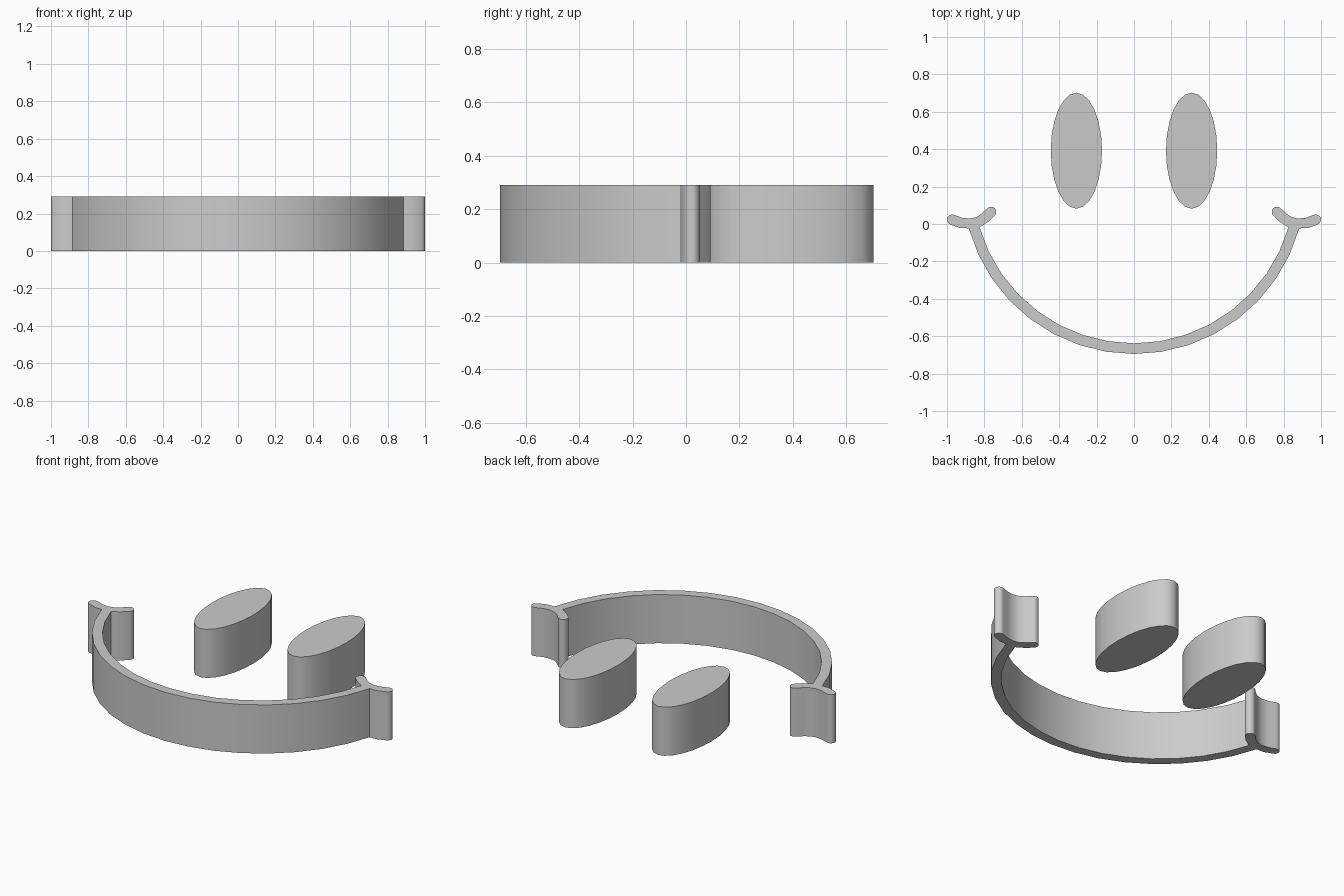
import bpy
import bmesh
from math import sin, cos, pi, radians, atan2
from mathutils import Vector

HEIGHT = 0.29
STROKE = 0.028          # half width of the cheek strokes

if "Cube" in bpy.data.objects:
    bpy.data.objects.remove(bpy.data.objects["Cube"], do_unlink=True)

grey = bpy.data.materials.new("plain grey")
grey.use_nodes = True
grey.diffuse_color = (0.6, 0.6, 0.6, 1)
grey.node_tree.nodes["Principled BSDF"].inputs["Base Color"].default_value = (0.6, 0.6, 0.6, 1)


def arc(cx, cy, rx, ry, start, end, steps):
    """Points along an elliptical arc, angles in radians."""
    angles = [start + (end - start) * i / steps for i in range(steps + 1)]
    return [Vector((cx + rx * cos(a), cy + ry * sin(a))) for a in angles]


def extrude_outline(name, outline):
    """Solid of constant height standing on the ground."""
    bm = bmesh.new()
    base = bm.faces.new([bm.verts.new((p.x, p.y, 0)) for p in outline])
    top = bmesh.ops.extrude_face_region(bm, geom=[base], use_keep_orig=True)["geom"]
    bmesh.ops.translate(bm, vec=(0, 0, HEIGHT),
                        verts=[v for v in top if isinstance(v, bmesh.types.BMVert)])
    bmesh.ops.recalc_face_normals(bm, faces=bm.faces)
    mesh = bpy.data.meshes.new(name)
    bm.to_mesh(mesh)
    bm.free()
    mesh.materials.append(grey)
    obj = bpy.data.objects.new(name, mesh)
    bpy.context.collection.objects.link(obj)
    bpy.ops.object.select_all(action="DESELECT")
    obj.select_set(True)
    bpy.context.view_layer.objects.active = obj
    bpy.ops.object.shade_smooth_by_angle(angle=radians(35))
    return obj


# Eyes
for side, name in ((1, "left_eye"), (-1, "right_eye")):
    extrude_outline(name, arc(side * 0.308, 0.392, 0.137, 0.31, 0, 2 * pi, 24)[:-1])

# Cheek stroke: a centre line, offset to both sides, with round ends
path = [Vector(p) for p in ((0.972, 0.023), (0.925, 0.006), (0.875, 0.001),
                            (0.83, 0.012), (0.795, 0.035), (0.764, 0.065))]
normals = []
for i in range(len(path)):
    t = (path[min(i + 1, len(path) - 1)] - path[max(i - 1, 0)]).normalized()
    normals.append(Vector((-t.y, t.x)))        # points to the lower side
lower = [p + n * STROKE for p, n in zip(path, normals)]
upper = [p - n * STROKE for p, n in zip(path, normals)]


def cap(i):
    """Half circle at one end of the stroke, without its end points."""
    a = atan2(normals[i].y, normals[i].x) + (pi if i else 0)
    return arc(path[i].x, path[i].y, STROKE, STROKE, a, a + pi, 6)[1:-1]


# Smile: outer curve, cheek outline, inner curve, then the mirrored half
CENTRE_Y = 0.222
outer = arc(0, CENTRE_Y, 0.917, 0.917, -pi / 2, radians(-15.5), 8)
inner = arc(0, CENTRE_Y, 0.86, 0.86, radians(-16), -pi / 2, 8)
half = (outer + [p for p in lower if p.x > 0.9][::-1] + cap(0) + upper
        + cap(-1) + [p for p in lower if p.x < 0.82][::-1] + inner)
mirrored = [Vector((-p.x, p.y)) for p in half[1:-1]][::-1]
extrude_outline("smiling_mouth", half + mirrored)
